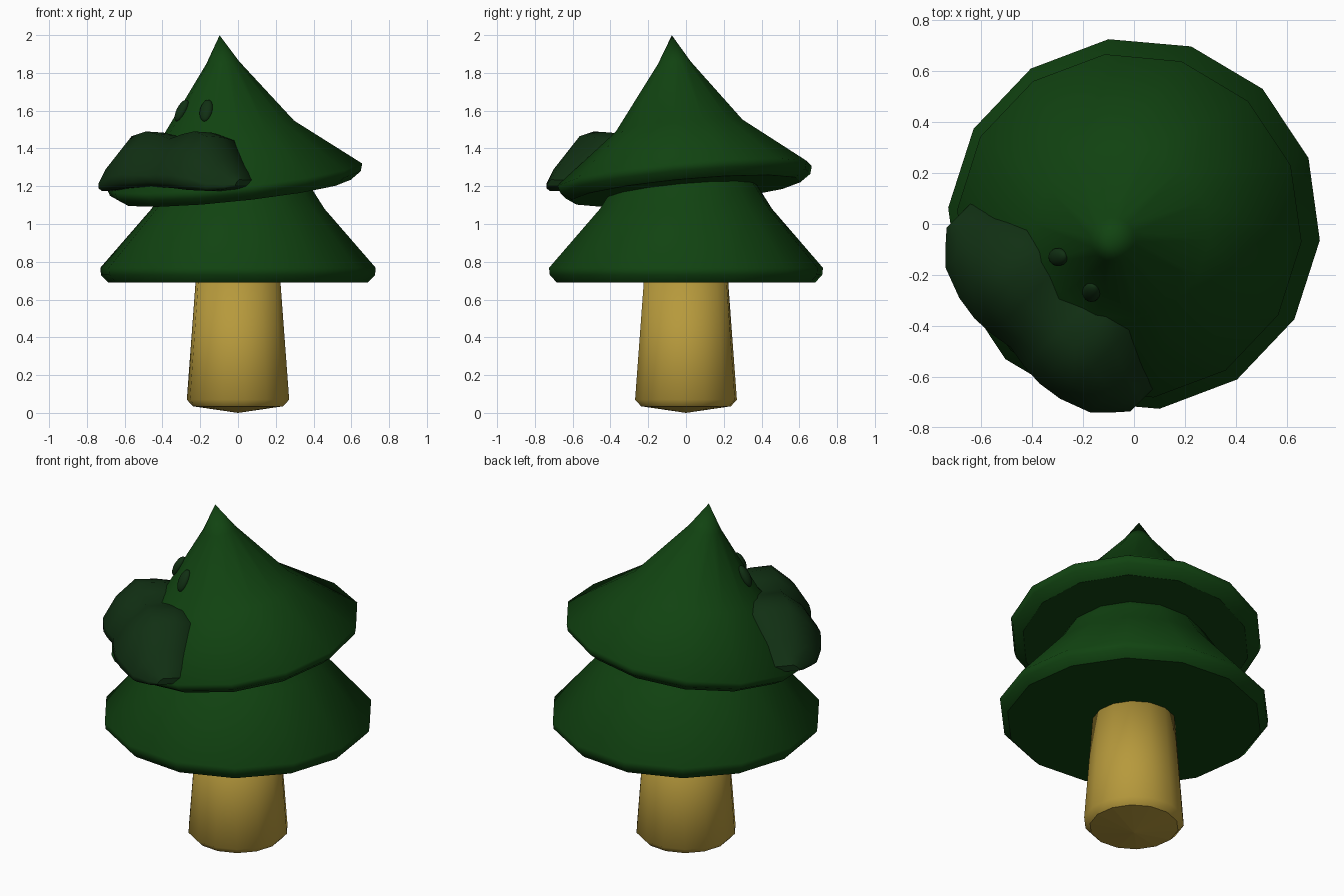
import bpy, bmesh, math
from mathutils import Vector, Matrix

if "Cube" in bpy.data.objects:
    bpy.data.objects.remove(bpy.data.objects["Cube"])

SIDES = 14
START = math.radians(-5)


def material(name, rgb):
    m = bpy.data.materials.new(name)
    m.diffuse_color = (*rgb, 1)
    m.use_nodes = True
    m.node_tree.nodes["Principled BSDF"].inputs["Base Color"].default_value = m.diffuse_color
    return m


LEAF = material("leaf green", (0.0055, 0.056, 0.0055))
DARK = material("dark green", (0.0055, 0.029, 0.0065))
WOOD = material("tan wood", (0.47, 0.32, 0.045))


def finish(name, bm, mat):
    bmesh.ops.recalc_face_normals(bm, faces=bm.faces)
    me = bpy.data.meshes.new(name)
    bm.to_mesh(me)
    bm.free()
    me.materials.append(mat)
    ob = bpy.data.objects.new(name, me)
    bpy.context.collection.objects.link(ob)
    return ob


def lathe(name, profile, mat, base=0.0):
    """Turn (radius, height) points, bottom to top; flat fan below, smooth sides."""
    bm = bmesh.new()
    rings = []
    for r, h in profile:
        if r == 0:
            rings.append([bm.verts.new((0, 0, h))] * SIDES)
        else:
            rings.append([bm.verts.new((r * math.cos(START + k * math.tau / SIDES),
                                        r * math.sin(START + k * math.tau / SIDES), h))
                          for k in range(SIDES)])
    for i, (a, b) in enumerate(zip(rings, rings[1:])):
        for k in range(SIDES):
            n = (k + 1) % SIDES
            corners = list(dict.fromkeys([a[k], a[n], b[n], b[k]]))
            bm.faces.new(corners).smooth = i > 0
    return finish(name, bm, mat)


# Trunk
lathe("trunk", [(0, 0.0), (0.24, 0.035), (0.272, 0.07), (0.225, 0.70), (0, 0.72)], WOOD)

# Lower skirt of leaves
lathe("lower_tier", [(0, 0.69), (0.69, 0.69), (0.728, 0.73), (0.732, 0.768),
                     (0.46, 1.08), (0.39, 1.19), (0.32, 1.3), (0, 1.32)], LEAF)

# Upper cone of leaves, leaning to the front left
top = lathe("upper_tier", [(0, 0), (0.613, 0), (0.67, 0.04), (0.682, 0.08),
                           (0.346, 0.342), (0.088, 0.685), (0, 0.832)], LEAF)
AXIS = Vector((-0.105, -0.09, 0.99)).normalized()
BASE = Vector((-0.01, 0.0, 1.175))
top.matrix_world = Matrix.Translation(BASE) @ Vector((0, 0, 1)).rotation_difference(AXIS).to_matrix().to_4x4()
APEX = BASE + AXIS * 0.832

# Moustache: cross-sections lofted from one tip to the other
# (half width, top height, back depth, front depth, bottom height)
half = [(0.0, 1.45, 0.40, 0.685, 1.20), (0.09, 1.475, 0.385, 0.70, 1.195),
        (0.18, 1.49, 0.38, 0.705, 1.19), (0.28, 1.465, 0.40, 0.69, 1.18),
        (0.40, 1.34, 0.44, 0.645, 1.175), (0.47, 1.275, 0.46, 0.575, 1.185),
        (0.51, 1.235, 0.48, 0.53, 1.20)]
sections = [(-t, *rest) for t, *rest in reversed(half[1:])] + half
bm = bmesh.new()
loops = []
for t, zt, back, front, zb in sections:
    d, h = front - back, zt - zb
    outline = [(back - 0.12, zb), (back - 0.12, zt - 0.1 * h), (back, zt - 0.02 * h),
               (back + 0.4 * d, zt), (back + 0.75 * d, zb + 0.68 * h),
               (front, zb + 0.24 * h), (front, zb + 0.09 * h), (front - 0.12 * d, zb)]
    loops.append([bm.verts.new(((t - s) * 0.7071, (-t - s) * 0.7071, z)) for s, z in outline])
for a, b in zip(loops, loops[1:]):
    for k in range(len(a)):
        n = (k + 1) % len(a)
        bm.faces.new((a[k], a[n], b[n], b[k])).smooth = True
for end in (loops[0], loops[-1]):
    bm.faces.new(end)
finish("moustache", bm, DARK)

# Eyes: flattened ovals lying on the cone
for name, x, y in (("left_eye", -0.298, -0.13), ("right_eye", -0.168, -0.268)):
    pos = Vector((x, y, 1.6))
    up = (APEX - pos).normalized()
    side = up.cross(pos - (BASE + AXIS * 0.43)).normalized()
    out = side.cross(up)
    bm = bmesh.new()
    bmesh.ops.create_uvsphere(bm, u_segments=16, v_segments=10, radius=1)
    for f in bm.faces:
        f.smooth = True
    eye = finish(name, bm, DARK)
    rot = Matrix((side, out, up)).transposed().to_4x4()
    eye.matrix_world = Matrix.Translation(pos) @ rot @ Matrix.Diagonal((0.036, 0.026, 0.064, 1))
